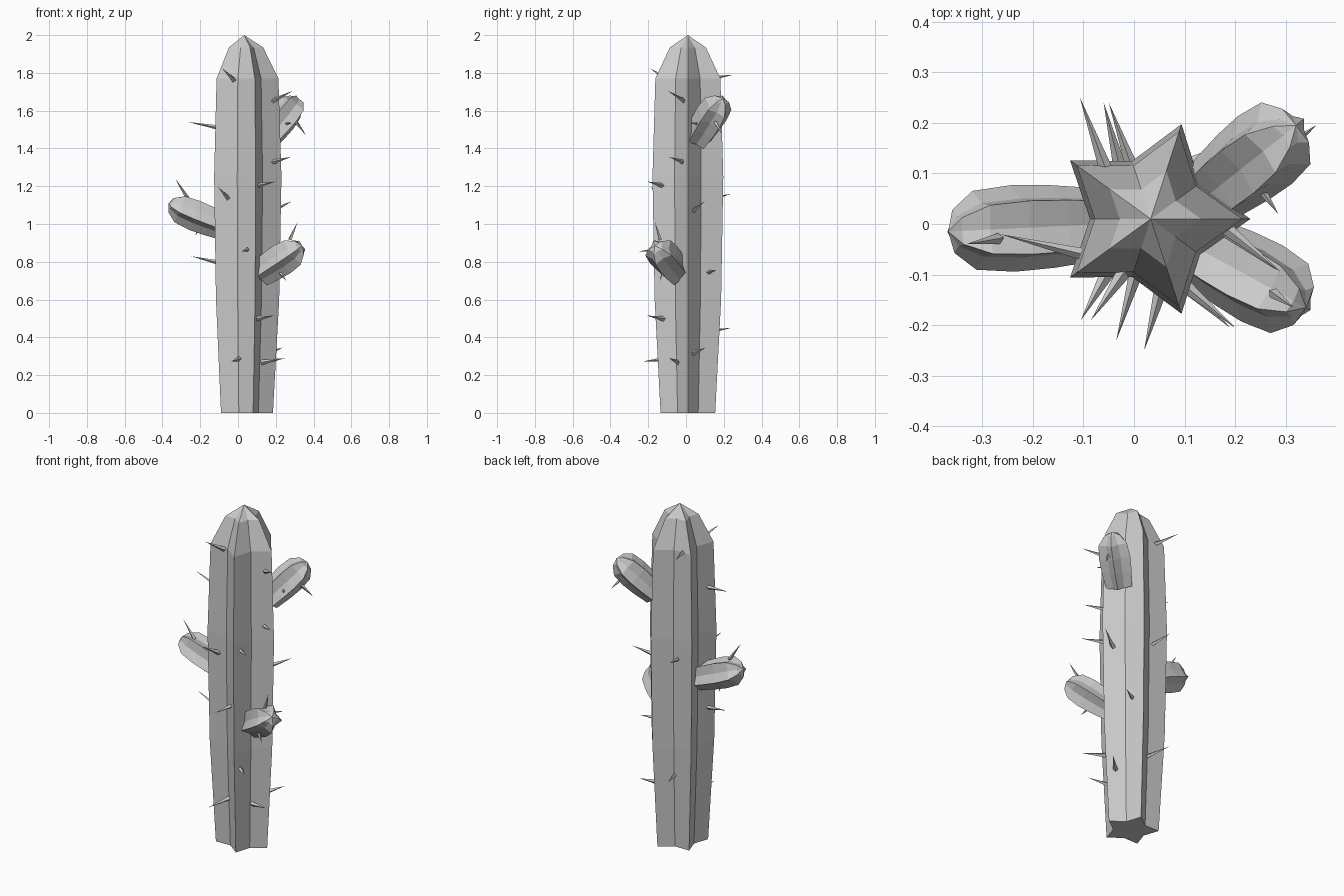
import bpy, bmesh, math
from mathutils import Vector, Matrix

cube = bpy.data.objects.get("Cube")
if cube:
    bpy.data.objects.remove(cube)

grey = bpy.data.materials.new("plain grey")
grey.diffuse_color = (0.6, 0.6, 0.6, 1)
grey.use_nodes = True
grey.node_tree.nodes["Principled BSDF"].inputs["Base Color"].default_value = (0.6, 0.6, 0.6, 1)


def finish(name, bm):
    bmesh.ops.recalc_face_normals(bm, faces=bm.faces)
    mesh = bpy.data.meshes.new(name)
    bm.to_mesh(mesh)
    bm.free()
    mesh.materials.append(grey)
    obj = bpy.data.objects.new(name, mesh)
    bpy.context.collection.objects.link(obj)
    return obj


def star_column(name, profile, inner=0.61):
    """Five-ribbed column from (radius, height) rings, closed by a point."""
    bm = bmesh.new()
    rings = []
    for radius, z in profile[:-1]:
        ring = []
        for i in range(10):
            r = radius * (inner if i % 2 else 1)
            a = i * math.pi / 5
            ring.append(bm.verts.new((r * math.cos(a), r * math.sin(a), z)))
        rings.append(ring)
    for low, high in zip(rings, rings[1:]):
        for i in range(10):
            j = (i + 1) % 10
            bm.faces.new((low[i], low[j], high[j], high[i]))
    tip = bm.verts.new((0, 0, profile[-1][1]))
    for i in range(10):
        bm.faces.new((rings[-1][i], rings[-1][(i + 1) % 10], tip))
    bm.faces.new(rings[0][::-1])
    return finish(name, bm)


def arm(name, base, tip):
    """Short ribbed branch, with one rib turned downwards."""
    base, tip = Vector(base), Vector(tip)
    axis = tip - base
    length = axis.length
    obj = star_column(name, [(0.075, 0), (0.086, 0.3 * length), (0.09, 0.55 * length),
                             (0.082, 0.8 * length), (0.045, 0.95 * length), (0, length)], 0.68)
    z = axis.normalized()
    y = z.cross(Vector((0, 0, -1))).normalized()
    x = y.cross(z)
    obj.matrix_world = Matrix.Translation(base) @ Matrix((x, y, z)).transposed().to_4x4()


def spine(name, base, tip, radius=0.014):
    """Thin four-sided thorn, rooted slightly inside the surface."""
    base, tip = Vector(base), Vector(tip)
    axis = tip - base
    base -= axis * 0.15
    axis = tip - base
    bm = bmesh.new()
    turn = axis.to_track_quat("Z", "Y").to_matrix().to_4x4()
    bmesh.ops.create_cone(bm, cap_ends=True, segments=4, radius1=radius, radius2=0,
                          depth=axis.length,
                          matrix=Matrix.Translation((base + tip) / 2) @ turn)
    bmesh.ops.remove_doubles(bm, verts=bm.verts, dist=0.0001)
    finish(name, bm)


# Trunk
trunk = star_column("trunk", [(0.152, 0), (0.185, 0.6), (0.197, 1.25), (0.181, 1.77),
                              (0.1, 1.935), (0, 2)])
trunk.location = (0.033, 0.01, 0)

# Branches
arm("right_arm", (-0.06, 0, 0.985), (-0.367, -0.015, 1.11))
arm("back_arm", (0.15, 0.06, 1.45), (0.32, 0.195, 1.665))
arm("front_arm", (0.12, -0.045, 0.74), (0.34, -0.165, 0.885))

# Trunk spines, grouped by the side they grow from
front = [((-0.03, -0.11, 1.77), (-0.085, -0.19, 1.825)),
         ((-0.06, -0.11, 1.145), (-0.105, -0.19, 1.195)),
         ((0.05, -0.14, 0.865), (0.02, -0.25, 0.855)),
         ((0, -0.11, 0.285), (-0.035, -0.23, 0.272))]
right = [((-0.1, -0.06, 1.51), (-0.265, -0.02, 1.54)),
         ((-0.1, -0.06, 0.795), (-0.25, -0.02, 0.83))]
back = [((-0.06, 0.12, 1.77), (-0.107, 0.25, 1.79)),
        ((-0.03, 0.12, 1.13), (-0.06, 0.24, 1.16)),
        ((-0.005, 0.115, 0.43), (-0.05, 0.24, 0.45))]
left = [((0.11, -0.13, 1.205), (0.2, -0.205, 1.225)),
        ((0.11, -0.13, 0.5), (0.19, -0.205, 0.515)),
        ((0.14, -0.05, 0.27), (0.25, -0.09, 0.29)),
        ((0.19, -0.015, 1.655), (0.29, -0.095, 1.705)),
        ((0.19, -0.02, 1.33), (0.28, -0.09, 1.355)),
        ((0.19, 0.045, 1.075), (0.285, 0.1, 1.12)),
        ((0.11, 0.12, 0.745), (0.19, 0.16, 0.755)),
        ((0.17, 0.045, 0.32), (0.235, 0.105, 0.345))]
for side, spines in (("front", front), ("right", right), ("back", back), ("left", left)):
    for i, (base, tip) in enumerate(spines, 1):
        spine(f"{side}_spine_{i}", base, tip)

# Branch spines
arm_spines = [((-0.275, -0.03, 1.15), (-0.332, -0.04, 1.24)),
              ((-0.21, 0, 0.975), (-0.225, 0, 0.94)),
              ((0.28, -0.14, 0.93), (0.315, -0.165, 1.01)),
              ((0.22, -0.12, 0.745), (0.255, -0.14, 0.7)),
              ((0.315, 0.16, 1.53), (0.36, 0.195, 1.47)),
              ((0.25, 0.07, 1.53), (0.285, 0.02, 1.535))]
for i, (base, tip) in enumerate(arm_spines, 1):
    spine(f"arm_spine_{i}", base, tip, 0.011)
